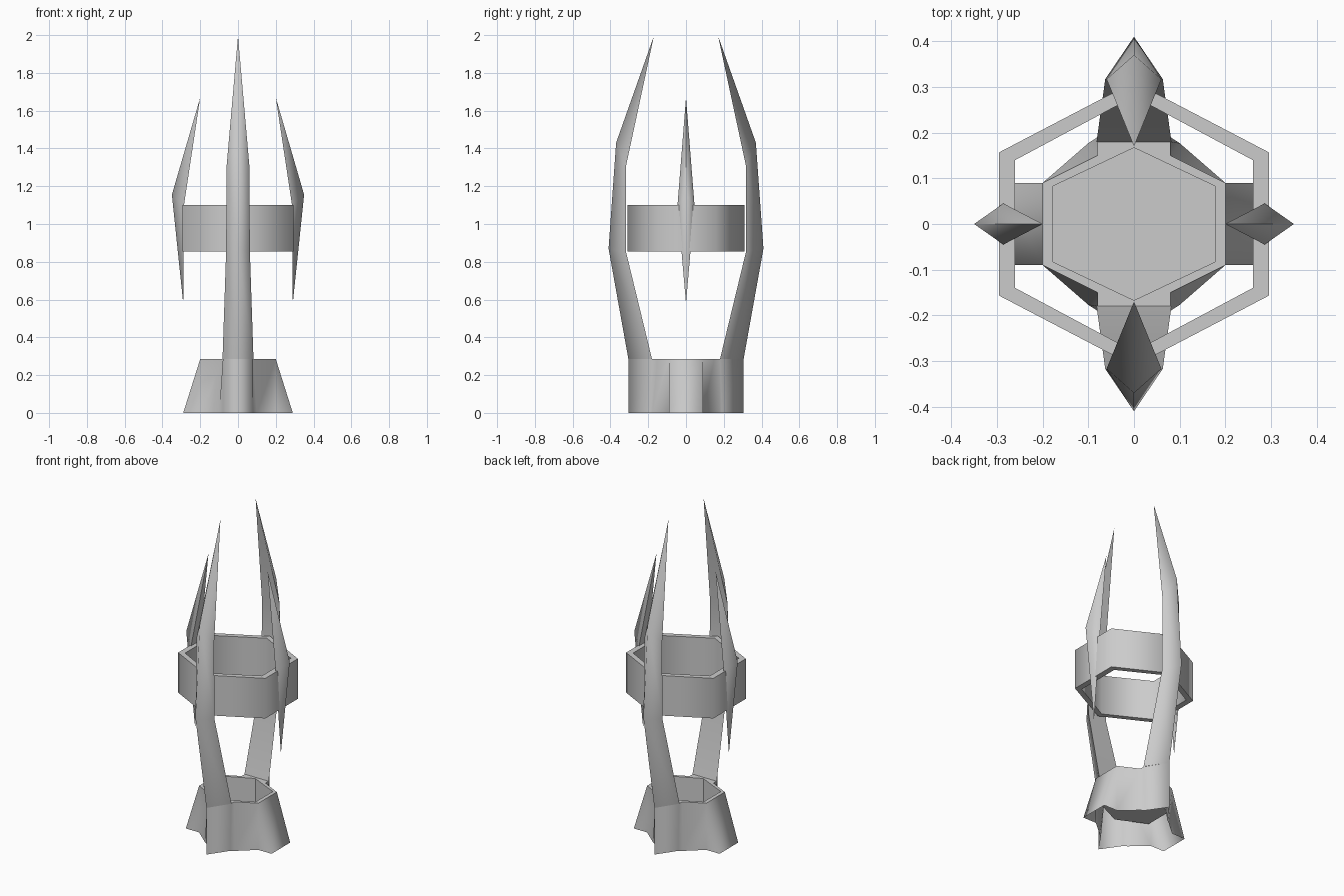
import bpy, bmesh
from math import radians, pi

if "Cube" in bpy.data.objects:
    bpy.data.objects.remove(bpy.data.objects["Cube"])

grey = bpy.data.materials.new("light_grey")
grey.diffuse_color = (0.6, 0.6, 0.6, 1)
grey.use_nodes = True
grey.node_tree.nodes["Principled BSDF"].inputs["Base Color"].default_value = grey.diffuse_color


def loft(name, rings, closed=False, cap_last=False, smooth=None, turn=0):
    """Skin a list of equal-length point rings; repeated points are merged."""
    bm = bmesh.new()
    loops = [[bm.verts.new(p) for p in ring] for ring in rings]
    pairs = list(zip(loops, loops[1:]))
    if closed:
        pairs.append((loops[-1], loops[0]))
    n = len(rings[0])
    for a, b in pairs:
        for i in range(n):
            j = (i + 1) % n
            bm.faces.new((a[i], a[j], b[j], b[i]))
    if cap_last:
        bm.faces.new(loops[-1])
    bmesh.ops.remove_doubles(bm, verts=bm.verts, dist=0.0005)
    bmesh.ops.recalc_face_normals(bm, faces=bm.faces)
    mesh = bpy.data.meshes.new(name)
    bm.to_mesh(mesh)
    bm.free()
    if smooth:
        mesh.shade_smooth()
        mesh.set_sharp_from_angle(angle=radians(smooth))
    mesh.materials.append(grey)
    obj = bpy.data.objects.new(name, mesh)
    obj.rotation_euler.z = turn
    bpy.context.collection.objects.link(obj)
    return obj


def four_way(quarter, z):
    """Mirror a quarter outline (+x side round to the y axis) into a full loop."""
    half = quarter + [(-x, y) for x, y in reversed(quarter[:-1])]
    return [(x, y, z) for x, y in half + [(-x, -y) for x, y in half]]


# Flared base shell, open underneath, with notches between the flaps
foot = [(.29, .09), (.2, .09), (.1, .177), (.08, .19), (0, .305)]
rim = [(.2, .09), (.2, .09), (.08, .15), (.08, .18), (0, .305)]
loft("base_shell", [four_way(foot, 0), four_way(rim, .285)], smooth=118)

# Rim and hexagonal cup set into the base
inner = [(.177, .083), (.177, .083), (.08, .129), (.04, .148), (0, .167)]
loft("base_cup", [four_way(rim, .285), four_way(inner, .285),
                  four_way(inner, .13)], cap_last=True)

# Hexagonal band
outer_hex = [(.295, .157), (0, .311)]
inner_hex = [(.26, .14), (0, .279)]
loft("hex_band", [four_way(outer_hex, .855), four_way(outer_hex, 1.1),
                  four_way(inner_hex, 1.1), four_way(inner_hex, .855)],
     closed=True, smooth=70)


def prong_rings(sections):
    """Triangular sections: ridge (y, z), inner edge (y, z), half width."""
    return [[(0, yo, zo), (w, yi, zi), (-w, yi, zi)]
            for yo, zo, yi, zi, w in sections]


# Tall prongs at front and back
tall = prong_rings([(.305, .285, .18, .285, .082), (.41, .87, .317, .85, .063),
                    (.37, 1.43, .317, 1.31, .06), (.17, 1.995, .17, 1.995, 0)])
# Short pointed prongs at the sides
short = prong_rings([(.29, .58, .29, .58, 0), (.35, 1.155, .286, 1.1, .045),
                     (.2, 1.67, .2, 1.67, 0)])

# Degenerate end quads collapse to points when the doubles are merged
loft("back_prong", tall, smooth=118)
loft("front_prong", tall, smooth=118, turn=pi)
loft("left_prong", short, smooth=118, turn=pi / 2)
loft("right_prong", short, smooth=118, turn=-pi / 2)
